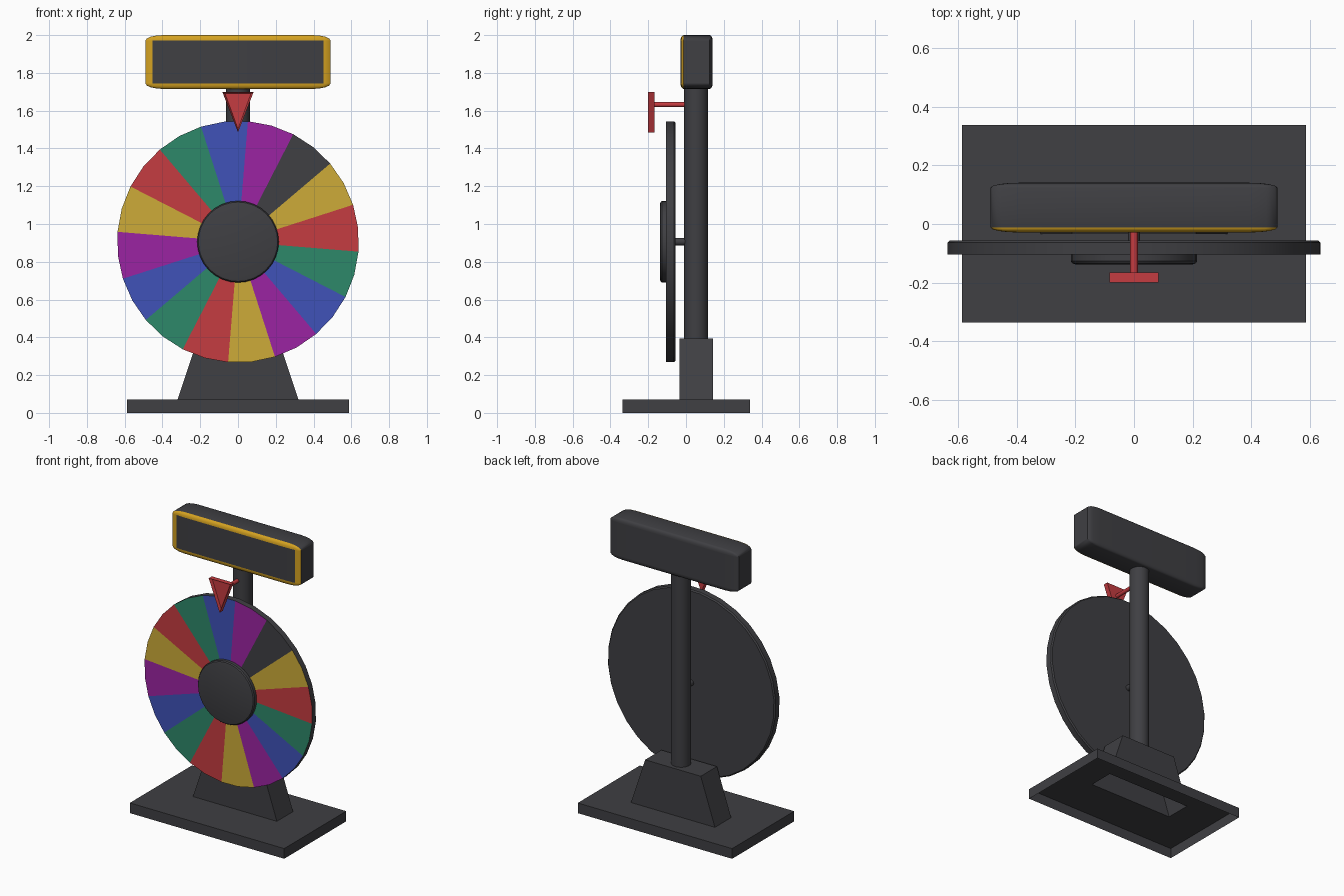
import bpy, bmesh, math
from mathutils import Vector, Matrix

if "Cube" in bpy.data.objects:
    bpy.data.objects.remove(bpy.data.objects["Cube"])


def mat(name, r, g, b):
    m = bpy.data.materials.new(name)
    m.diffuse_color = (r, g, b, 1)
    m.use_nodes = True
    m.node_tree.nodes["Principled BSDF"].inputs["Base Color"].default_value = m.diffuse_color
    return m


charcoal = mat("charcoal", 0.05, 0.05, 0.056)
yellow = mat("yellow", 0.61, 0.41, 0.04)
red = mat("red", 0.56, 0.045, 0.052)
green = mat("green", 0.026, 0.246, 0.144)
blue = mat("blue", 0.05, 0.085, 0.48)
purple = mat("purple", 0.33, 0.017, 0.36)
gold = mat("gold", 0.66, 0.36, 0.015)


def make(name, bm, mats, smooth=None):
    bmesh.ops.recalc_face_normals(bm, faces=bm.faces)
    me = bpy.data.meshes.new(name)
    bm.to_mesh(me)
    bm.free()
    ob = bpy.data.objects.new(name, me)
    bpy.context.collection.objects.link(ob)
    for m in mats:
        me.materials.append(m)
    if smooth:
        bpy.ops.object.select_all(action='DESELECT')
        ob.select_set(True)
        bpy.context.view_layer.objects.active = ob
        bpy.ops.object.shade_smooth_by_angle(angle=math.radians(smooth))
    return ob


def lathe_y(name, centre, profile, sides, start, mats, smooth=35):
    """Turned solid about a y axis; profile is (radius, y) from front to back."""
    bm = bmesh.new()
    rings = []
    for r, y in profile:
        rings.append([bm.verts.new((centre[0] + r * math.cos(start + math.tau * i / sides), y,
                                    centre[1] + r * math.sin(start + math.tau * i / sides)))
                      for i in range(sides)])
    for a, b in zip(rings, rings[1:]):
        for i in range(sides):
            j = (i + 1) % sides
            bm.faces.new((a[i], a[j], b[j], b[i]))
    bm.faces.new(rings[0])
    bm.faces.new(rings[-1])
    return make(name, bm, mats, smooth)


# base and tapered pedestal: one shell, open underneath
bm = bmesh.new()
loops = []
for hx, y0, y1, z in ((0.588, -0.337, 0.338, 0), (0.588, -0.337, 0.338, 0.07),
                      (0.32, -0.034, 0.142, 0.07), (0.212, -0.034, 0.142, 0.393)):
    loops.append([bm.verts.new(p) for p in
                  ((-hx, y0, z), (hx, y0, z), (hx, y1, z), (-hx, y1, z))])
for a, b in zip(loops, loops[1:]):
    for i in range(4):
        j = (i + 1) % 4
        bm.faces.new((a[i], a[j], b[j], b[i]))
bm.faces.new(loops[-1])
make("base_and_pedestal", bm, [charcoal])

# upright column
bm = bmesh.new()
bmesh.ops.create_cone(bm, cap_ends=True, segments=32, radius1=0.0625, radius2=0.0625, depth=1.36,
                      matrix=Matrix.Translation((0, 0.053, 0.39 + 0.68)))
make("column", bm, [charcoal], 35)

# wheel: 16 coloured wedges on the front, dark rim and back
WZ, R, START = 0.906, 0.64, math.radians(-4.7)
wheel = lathe_y("wheel", (0, WZ), [(0.2, -0.105), (R, -0.105), (R, -0.064), (R - 0.008, -0.056)],
                32, START, [charcoal, yellow, red, green, blue, purple])
order = (2, 1, 0, 5, 4, 3, 2, 1, 5, 4, 3, 2, 1, 5, 4, 3)  # counter-clockwise from the right
for p in wheel.data.polygons:
    if p.normal.y < -0.9 and abs(p.center.x) + abs(p.center.z - WZ) > 0.1:
        a = (math.atan2(p.center.z - WZ, p.center.x) - START) % math.tau
        p.material_index = order[int(a / (math.tau / 16)) % 16]

# hub and axle
lathe_y("hub", (0, WZ), [(0.2, -0.138), (0.21, -0.135), (0.216, -0.127), (0.216, -0.1)],
        32, 0, [charcoal])
lathe_y("axle", (0, WZ), [(0.02, -0.06), (0.02, 0.03)], 16, 0, [charcoal])

# sign box: rounded cube stretched to size, gold front edge around a dark panel
bm = bmesh.new()
bmesh.ops.create_cube(bm, size=1)
bmesh.ops.bevel(bm, geom=bm.edges[:], offset=0.1, segments=4, profile=0.5, affect='EDGES')
bmesh.ops.transform(bm, verts=bm.verts,
                    matrix=Matrix.Translation((0, 0.056, 1.8575)) @ Matrix.Diagonal((0.98, 0.17, 0.285, 1)))
PX, PZ0, PZ1, PY = 0.452, 1.744, 1.971, -0.012
for co, no in (((PX, 0, 0), (1, 0, 0)), ((-PX, 0, 0), (1, 0, 0)),
               ((0, 0, PZ0), (0, 0, 1)), ((0, 0, PZ1), (0, 0, 1))):
    bmesh.ops.bisect_plane(bm, geom=bm.verts[:] + bm.edges[:] + bm.faces[:],
                           plane_co=co, plane_no=no, dist=1e-5)
for f in bm.faces:
    c = f.calc_center_median()
    inside = abs(c.x) < PX and PZ0 < c.z < PZ1
    f.material_index = 1 if c.y < PY and not inside else 0
make("sign_box", bm, [charcoal, gold], 40)

# pointer: triangular prism with a recessed front
bm = bmesh.new()
front = bm.faces.new([bm.verts.new(p) for p in
                      ((-0.083, -0.2, 1.7), (0, -0.2, 1.485), (0.083, -0.2, 1.7))])
ext = bmesh.ops.extrude_face_region(bm, geom=[front], use_keep_orig=True)
bmesh.ops.translate(bm, vec=(0, 0.034, 0),
                    verts=[g for g in ext["geom"] if isinstance(g, bmesh.types.BMVert)])
bmesh.ops.recalc_face_normals(bm, faces=bm.faces)
front = min(bm.faces, key=lambda f: f.calc_center_median().y)
bmesh.ops.inset_region(bm, faces=[front], thickness=0.018, depth=0)
bmesh.ops.translate(bm, vec=(0, 0.018, 0), verts=front.verts)
make("pointer", bm, [red])

# pointer rod
lathe_y("pointer_rod", (0, 1.632), [(0.013, -0.17), (0.013, 0.02)], 16, 0, [red])
